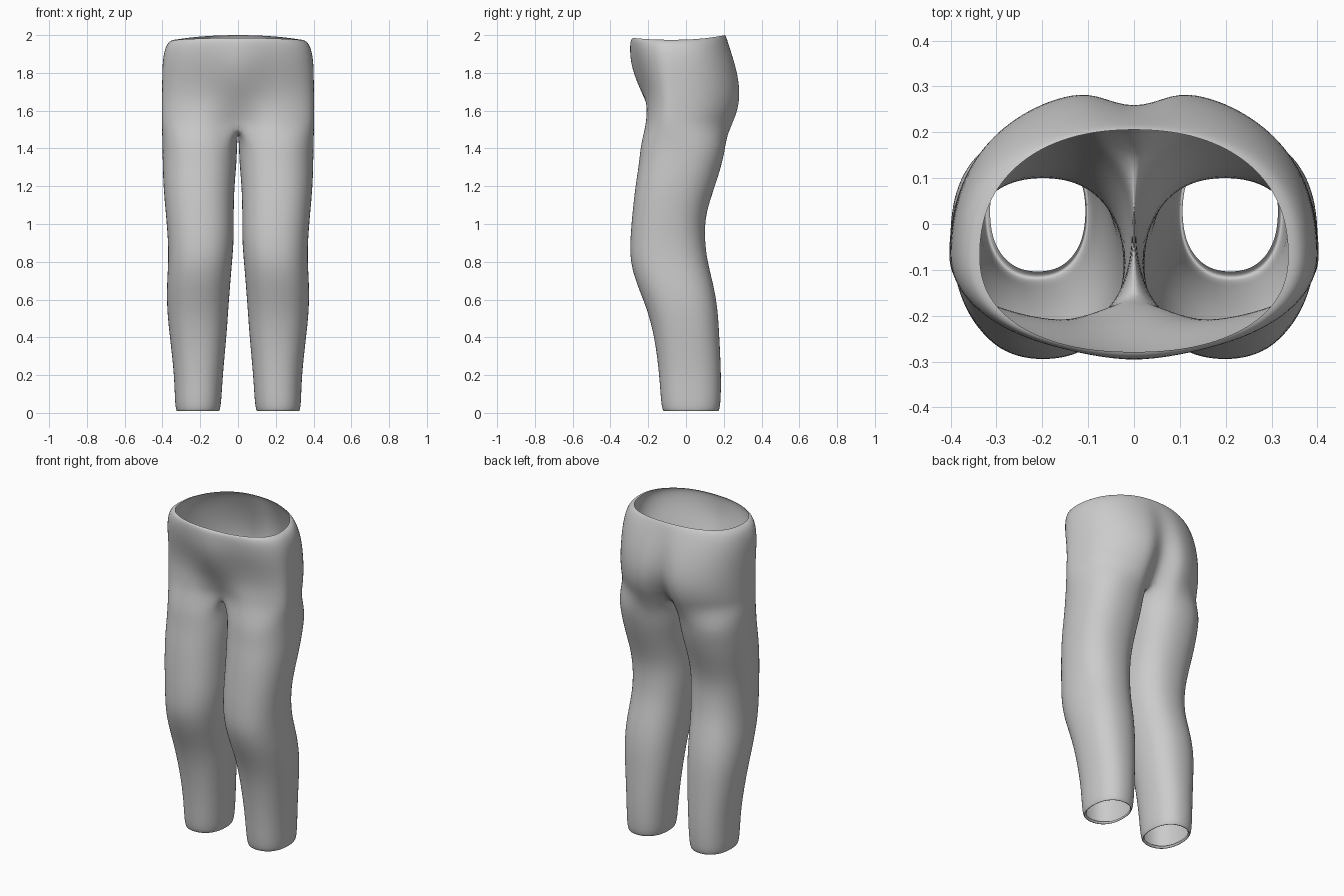
import bpy
import bmesh
from math import sin, cos, pi, exp, copysign

cube = bpy.data.objects.get("Cube")
if cube:
    bpy.data.objects.remove(cube)

N = 24        # points around a leg
SEAM = 3      # inner points each side of the inseam that meet at the crotch

# Leg sections: height, inner x, outer x, front y, back y
LEG = [
    (0.02, 0.105, 0.315, -0.105, 0.16),
    (0.0, 0.10, 0.325, -0.12, 0.172),
    (0.04, 0.088, 0.335, -0.133, 0.185),
    (0.2, 0.08, 0.338, -0.142, 0.188),
    (0.4, 0.06, 0.362, -0.167, 0.178),
    (0.55, 0.05, 0.378, -0.207, 0.17),
    (0.68, 0.04, 0.378, -0.262, 0.147),
    (0.8, 0.03, 0.37, -0.298, 0.115),
    (0.92, 0.02, 0.372, -0.297, 0.10),
    (1.05, 0.022, 0.383, -0.286, 0.103),
    (1.2, 0.018, 0.397, -0.27, 0.155),
    (1.32, 0.006, 0.40, -0.25, 0.193),
    (1.42, 0.003, 0.402, -0.242, 0.213),
]
# Hip sections: height, half width, front y, back y,
# front centre shift, back centre shift, rise at front, sides, back
HIP = [
    (1.52, 0.404, -0.235, 0.258, 0.08, -0.12, 0.0),
    (1.58, 0.405, -0.225, 0.285, 0.045, -0.10, 0.0),
    (1.66, 0.404, -0.218, 0.302, 0.0, -0.07, 0.0),
    (1.75, 0.403, -0.235, 0.296, -0.03, -0.045, 0.0),
    (1.85, 0.402, -0.268, 0.27, -0.03, -0.025, 0.0),
    (1.93, 0.39, -0.285, 0.237, -0.015, -0.01, 0.01),
    (1.97, 0.365, -0.285, 0.215, -0.01, 0.0, 0.02),
    (1.975, 0.338, -0.28, 0.207, 0.0, 0.0, 0.025),
]


def squared(v, p):
    return copysign(abs(v) ** p, v)


bm = bmesh.new()


def leg_ring(z, xi, xo, yf, yb):
    ring = []
    for i in range(N):
        # starts at the front inseam, runs round the outside to the back
        a = -pi + 2 * pi * (i + SEAM) / N
        ring.append(bm.verts.new((
            (xi + xo) / 2 + (xo - xi) / 2 * squared(cos(a), 0.88),
            (yf + yb) / 2 + (yb - yf) / 2 * squared(sin(a), 0.88), z)))
    return ring


def hip_arc(z, w, yf, yb, df, db, tilt):
    arc, count = [], N - 2 * SEAM
    for i in range(count + 1):
        a = -pi / 2 + pi * i / count
        s = sin(a)
        x = 0.0 if i in (0, count) else w * squared(cos(a), 0.9)
        mid = -0.07
        y = mid + squared(s, 0.88) * ((mid - yf) if s < 0 else (yb - mid))
        y += (df * exp(-(x / 0.11) ** 2) if s < 0
              else db * exp(-(x / 0.055) ** 2))
        rise = tilt * s * s if s > 0 else tilt * 0.4 * s * s
        arc.append(bm.verts.new((x, y, z + rise)))
    return arc


def bridge(low, high, closed):
    n = len(low)
    for i in range(n if closed else n - 1):
        j = (i + 1) % n
        bm.faces.new((low[i], low[j], high[j], high[i]))


# Left half: leg tube, crotch seam, then hips
legs = [leg_ring(*row) for row in LEG]
hips = [hip_arc(*row) for row in HIP]
first, last = hips[0][0].co, hips[0][-1].co
seam = []
for k in range(1, 2 * SEAM):
    t = k / (2 * SEAM)
    p = last.lerp(first, t)
    seam.append(bm.verts.new((0, p.y, p.z - 0.03 * sin(pi * t))))
for low, high in zip(legs, legs[1:] + [hips[0] + seam]):
    bridge(low, high, True)
for low, high in zip(hips, hips[1:]):
    bridge(low, high, False)
bmesh.ops.recalc_face_normals(bm, faces=bm.faces)
if sum(f.normal.x * (f.calc_center_median().x - 0.2) for f in bm.faces) < 0:
    bmesh.ops.reverse_faces(bm, faces=bm.faces)

mesh = bpy.data.meshes.new("trousers")
bm.to_mesh(mesh)
bm.free()
trousers = bpy.data.objects.new("trousers", mesh)
bpy.context.collection.objects.link(trousers)

# Plain grey cloth
cloth = bpy.data.materials.new("grey cloth")
cloth.use_nodes = True
grey = (0.6, 0.6, 0.6, 1)
cloth.diffuse_color = grey
cloth.node_tree.nodes["Principled BSDF"].inputs["Base Color"].default_value = grey
mesh.materials.append(cloth)

# Mirror to the right half and smooth
mirror = trousers.modifiers.new("mirror", 'MIRROR')
mirror.use_clip = True
mirror.merge_threshold = 0.001
smooth = trousers.modifiers.new("smooth", 'SUBSURF')
smooth.levels = smooth.render_levels = 2
for poly in mesh.polygons:
    poly.use_smooth = True
